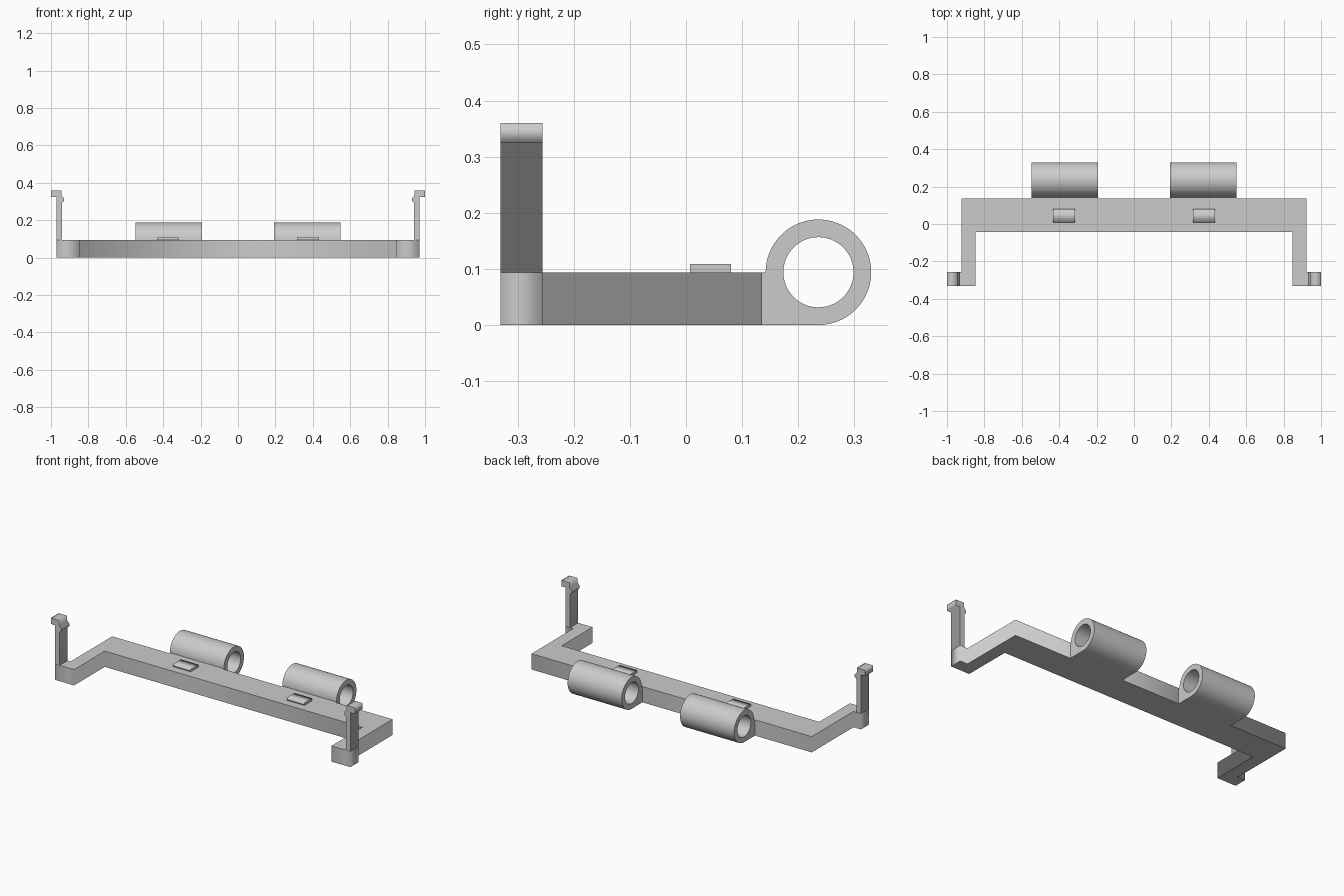
import bpy
import bmesh
import math
from mathutils import Matrix

cube = bpy.data.objects.get("Cube")
if cube:
    bpy.data.objects.remove(cube, do_unlink=True)

grey = bpy.data.materials.new("light_grey")
grey.use_nodes = True
grey.diffuse_color = (0.6, 0.6, 0.6, 1)
grey.node_tree.nodes["Principled BSDF"].inputs["Base Color"].default_value = (0.6, 0.6, 0.6, 1)

# Profile planes: local x, y, z become these world axes
PLAN = Matrix.Identity(4)
SIDE = Matrix(((0, 0, 1, 0), (1, 0, 0, 0), (0, 1, 0, 0), (0, 0, 0, 1)))
FRONT = Matrix(((1, 0, 0, 0), (0, 0, -1, 0), (0, 1, 0, 0), (0, 0, 0, 1)))


def extrude(name, loops, start, end, plane):
    """Solid from a closed outline (and holes), between two depths."""
    curve = bpy.data.curves.new(name, "CURVE")
    curve.dimensions = "2D"
    curve.fill_mode = "BOTH"
    curve.extrude = (end - start) / 2
    for loop in loops:
        spline = curve.splines.new("POLY")
        spline.points.add(len(loop) - 1)
        for point, (u, v) in zip(spline.points, loop):
            point.co = (u, v, 0, 1)
        spline.use_cyclic_u = True
    helper = bpy.data.objects.new(name + "_outline", curve)
    bpy.context.collection.objects.link(helper)
    graph = bpy.context.evaluated_depsgraph_get()
    mesh = bpy.data.meshes.new_from_object(helper.evaluated_get(graph))
    bpy.data.objects.remove(helper, do_unlink=True)
    mesh.transform(plane @ Matrix.Translation((0, 0, (start + end) / 2)))
    bm = bmesh.new()
    bm.from_mesh(mesh)
    bmesh.ops.remove_doubles(bm, verts=bm.verts, dist=0.00001)
    bmesh.ops.recalc_face_normals(bm, faces=bm.faces)
    bm.to_mesh(mesh)
    bm.free()
    mesh.materials.clear()
    mesh.materials.append(grey)
    obj = bpy.data.objects.new(name, mesh)
    bpy.context.collection.objects.link(obj)
    return obj


def arc(cy, cz, radius, first, last, steps):
    angles = [math.radians(first + (last - first) * i / steps) for i in range(steps + 1)]
    return [(cy + radius * math.cos(a), cz + radius * math.sin(a)) for a in angles]


TOP = 0.094
FRONT_Y, ARM_Y = -0.331, -0.256

# U-shaped base with arms and outward feet
half = [(0.847, -0.042), (0.847, FRONT_Y), (0.971, FRONT_Y),
        (0.971, ARM_Y), (0.922, ARM_Y), (0.922, 0.135)]
outline = half + [(-x, y) for x, y in reversed(half)]
extrude("base_frame", [outline], 0, TOP, PLAN)

# Clip post with outer head and inner catch
clip = [(0.971, TOP), (0.971, 0.325), (1.0, 0.325), (1.0, 0.36), (0.945, 0.36),
        (0.945, 0.333), (0.931, 0.317), (0.931, 0.302), (0.942, 0.292), (0.942, TOP)]

# Hinge barrel section: round sleeve with a squared foot joining the base
CY, CZ, OUTER, INNER = 0.236, 0.094, 0.094, 0.0625
sleeve = [(0.135, 0)] + arc(CY, CZ, OUTER, -90, 180, 72) + [(0.135, CZ)]
hole = arc(CY, CZ, INNER, 0, 360, 72)[:-1]

for side, sign in (("left", 1), ("right", -1)):
    extrude(side + "_clip_post", [[(sign * x, z) for x, z in clip]], -ARM_Y, -FRONT_Y, FRONT)

    near, far = sorted((sign * 0.192, sign * 0.548))
    barrel = extrude(side + "_hinge_barrel", [sleeve, hole], near, far, SIDE)
    bpy.ops.object.select_all(action="DESELECT")
    barrel.select_set(True)
    bpy.context.view_layer.objects.active = barrel
    bpy.ops.object.shade_smooth_by_angle(angle=math.radians(30))

    # Raised pad on the base
    near, far = sorted((sign * 0.316, sign * 0.432))
    pad = [(0.007, TOP), (0.08, TOP), (0.08, 0.109), (0.007, 0.109)]
    extrude(side + "_raised_pad", [pad], near, far, SIDE)
